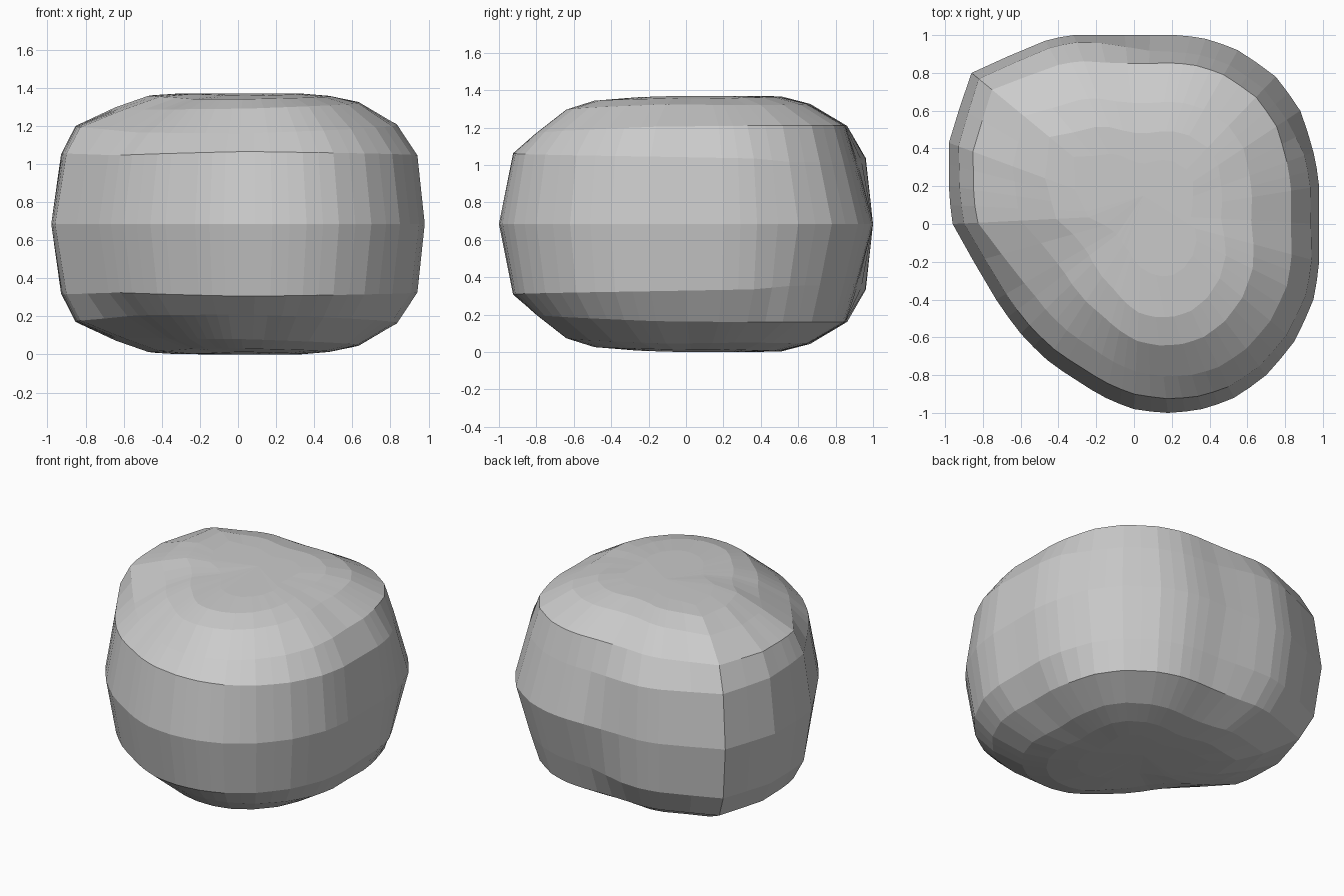
import bpy, bmesh, math

if "Cube" in bpy.data.objects:
    bpy.data.objects.remove(bpy.data.objects["Cube"])

MID = 0.685
CENTRE = (0.05, 0.05)

# plan outline at the widest height, anticlockwise from the right
OUTLINE = [(0.98, -0.2), (0.98, 0.2), (0.95, 0.38), (0.88, 0.6), (0.75, 0.78), (0.55, 0.92),
           (0.38, 0.98), (0.22, 1.0), (-0.05, 1.0), (-0.32, 1.0), (-0.47, 0.97), (-0.86, 0.8),
           (-0.98, 0.43), (-0.98, 0.2), (-0.96, 0.0), (-0.73, -0.4), (-0.6, -0.58),
           (-0.46, -0.72), (-0.3, -0.83), (-0.15, -0.92), (0.0, -0.98), (0.18, -1.0),
           (0.36, -0.98), (0.53, -0.92), (0.7, -0.8), (0.85, -0.62), (0.95, -0.4)]

# side profiles by compass angle: (inset, height above the middle) for each ring
PROFILES = [
    (-90, [(0.08, 0.38), (0.20, 0.475), (0.36, 0.605), (0.51, 0.655), (0.75, 0.672)]),
    (-15, [(0.04, 0.36), (0.15, 0.52), (0.36, 0.64), (0.52, 0.672), (0.68, 0.685)]),
    (20, [(0.05, 0.35), (0.15, 0.525), (0.36, 0.635), (0.52, 0.67), (0.68, 0.685)]),
    (35, [(0.09, 0.33), (0.15, 0.525), (0.36, 0.635), (0.52, 0.675), (0.68, 0.685)]),
    (85, [(0.09, 0.33), (0.15, 0.525), (0.36, 0.645), (0.52, 0.682), (0.68, 0.685)]),
    (105, [(0.04, 0.35), (0.15, 0.525), (0.36, 0.645), (0.52, 0.682), (0.68, 0.685)]),
    (180, [(0.06, 0.37), (0.13, 0.51), (0.36, 0.6), (0.55, 0.668), (0.72, 0.682)]),
    (215, [(0.06, 0.36), (0.18, 0.48), (0.38, 0.6), (0.54, 0.655), (0.72, 0.675)]),
    (270, [(0.08, 0.38), (0.20, 0.475), (0.36, 0.605), (0.51, 0.655), (0.75, 0.672)]),
]


def profile_at(angle):
    for (a0, p0), (a1, p1) in zip(PROFILES, PROFILES[1:]):
        if a0 <= angle <= a1:
            t = (angle - a0) / (a1 - a0)
            return [(d0 + (d1 - d0) * t, z0 + (z1 - z0) * t)
                    for (d0, z0), (d1, z1) in zip(p0, p1)]


def midpoints(points):
    # add one bowed point between each pair for the narrow facets
    out = []
    n = len(points)
    for i, p in enumerate(points):
        q = points[(i + 1) % n]
        out += [p, ((p[0] + q[0]) / 2 * 1.003, (p[1] + q[1]) / 2 * 1.003)]
    return [(max(-0.98, min(0.98, x)), max(-1, min(1, y))) for x, y in out]


outline = midpoints(OUTLINE)
n = len(outline)
bm = bmesh.new()


def bridge(a, b, flip):
    for i in range(n):
        j = (i + 1) % n
        quad = (a[i], a[j], b[j], b[i])
        bm.faces.new(quad[::-1] if flip else quad)


# widest ring, then the upper and mirrored lower half
middle = [bm.verts.new((x, y, MID)) for x, y in outline]
for sign in (1, -1):
    rings = [[] for _ in range(5)]
    for x, y in outline:
        dx, dy = x - CENTRE[0], y - CENTRE[1]
        length = math.hypot(dx, dy)
        angle = math.degrees(math.atan2(dy, dx))
        if angle < -90:
            angle += 360
        for ring, (inset, height) in zip(rings, profile_at(angle)):
            s = 1 - inset / length
            ring.append(bm.verts.new((CENTRE[0] + dx * s, CENTRE[1] + dy * s,
                                      MID + sign * height)))
    previous = middle
    for ring in rings:
        bridge(previous, ring, sign < 0)
        previous = ring
    tip = bm.verts.new((CENTRE[0], CENTRE[1] + 0.1, MID + sign * 0.685))
    for i in range(n):
        tri = (previous[i], previous[(i + 1) % n], tip)
        bm.faces.new(tri[::-1] if sign < 0 else tri)

bmesh.ops.recalc_face_normals(bm, faces=bm.faces)
mesh = bpy.data.meshes.new("faceted_boulder")
bm.to_mesh(mesh)
bm.free()
boulder = bpy.data.objects.new("faceted_boulder", mesh)
bpy.context.collection.objects.link(boulder)
